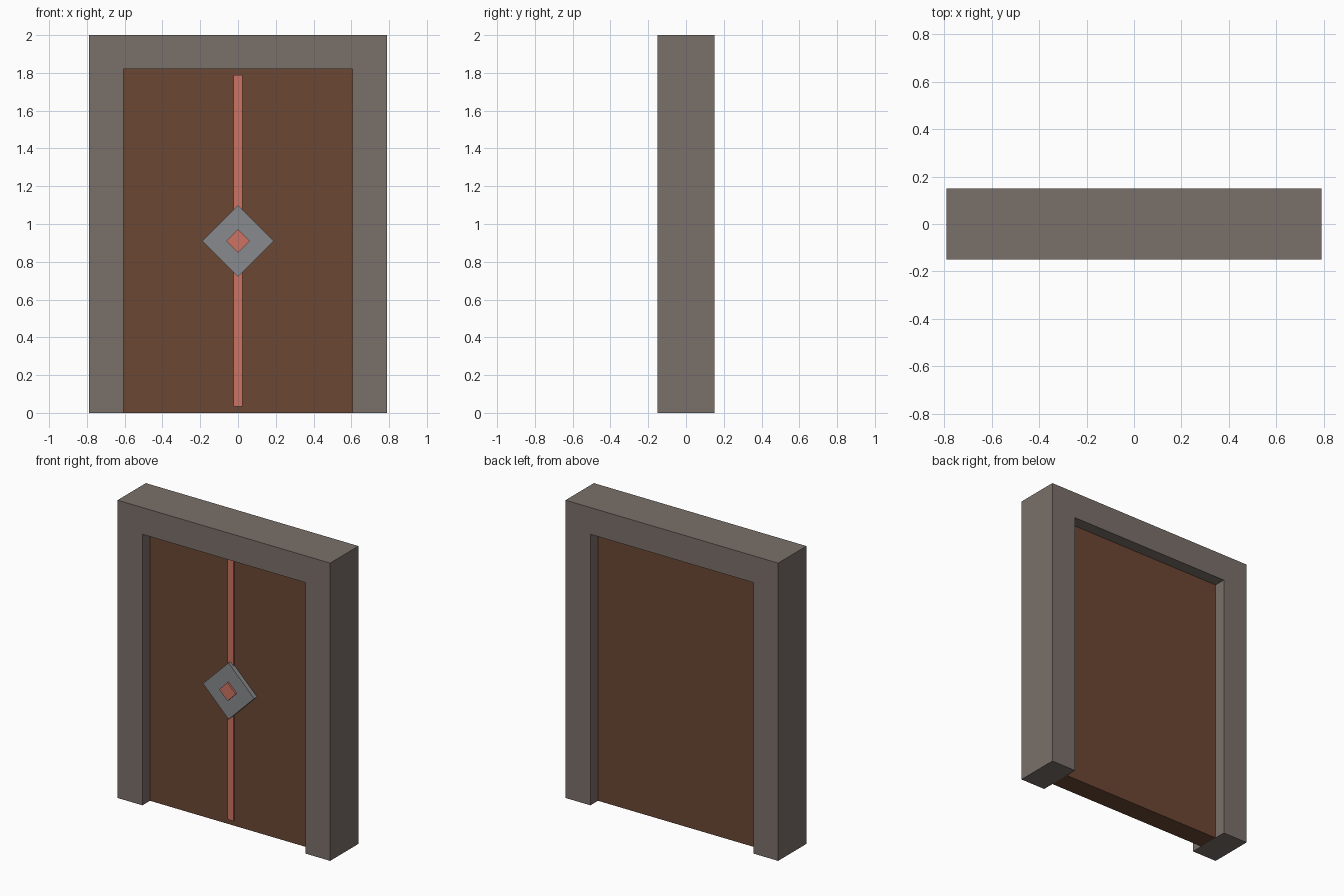
import bpy
import bmesh

old = bpy.data.objects.get("Cube")
if old:
    bpy.data.objects.remove(old, do_unlink=True)


def make_material(name, rgb):
    mat = bpy.data.materials.new(name)
    mat.use_nodes = True
    color = (*rgb, 1.0)
    mat.diffuse_color = color
    bsdf = mat.node_tree.nodes["Principled BSDF"]
    bsdf.inputs["Base Color"].default_value = color
    bsdf.inputs["Roughness"].default_value = 0.8
    return mat


def make_prism(name, outline, y_front, y_back, mat):
    """Extrude an outline in the XZ plane from y_front to y_back."""
    bm = bmesh.new()
    face = bm.faces.new([bm.verts.new((x, y_front, z)) for x, z in outline])
    result = bmesh.ops.extrude_face_region(bm, geom=[face], use_keep_orig=True)
    moved = [v for v in result["geom"] if isinstance(v, bmesh.types.BMVert)]
    bmesh.ops.translate(bm, verts=moved, vec=(0, y_back - y_front, 0))
    bmesh.ops.recalc_face_normals(bm, faces=bm.faces)
    mesh = bpy.data.meshes.new(name)
    bm.to_mesh(mesh)
    bm.free()
    mesh.materials.append(mat)
    obj = bpy.data.objects.new(name, mesh)
    bpy.context.collection.objects.link(obj)
    return obj


def rectangle(half_width, bottom, top):
    return [(-half_width, bottom), (half_width, bottom),
            (half_width, top), (-half_width, top)]


def diamond(radius, height):
    return [(-radius, height), (0, height - radius),
            (radius, height), (0, height + radius)]


stone = make_material("warm grey stone", (0.195, 0.162, 0.144))
wood = make_material("brown wood", (0.147, 0.063, 0.034))
copper = make_material("copper red", (0.61, 0.171, 0.122))
steel = make_material("steel grey", (0.25, 0.254, 0.266))

# Overall sizes
width, height, depth = 0.79, 2.0, 0.15
opening, opening_top = 0.605, 1.82
panel_depth = 0.07
lock_height = 0.91

# Door frame: two jambs and a lintel in one arch-shaped outline
right_half = [(opening, opening_top), (opening, 0), (width, 0), (width, height)]
left_half = [(-x, z) for x, z in reversed(right_half)]
make_prism("door_frame", right_half + left_half, -depth, depth, stone)

# Recessed door panel
make_prism("door_panel", rectangle(opening, 0, opening_top),
           -panel_depth, panel_depth, wood)

# Centre strip on the front only
make_prism("centre_strip", rectangle(0.023, 0.035, 1.79),
           -panel_depth - 0.01, -panel_depth, copper)

# Diamond lock plate with a small raised centre
make_prism("lock_plate", diamond(0.19, lock_height),
           -panel_depth - 0.03, -panel_depth, steel)
make_prism("lock_centre", diamond(0.062, lock_height),
           -panel_depth - 0.042, -panel_depth - 0.03, copper)
